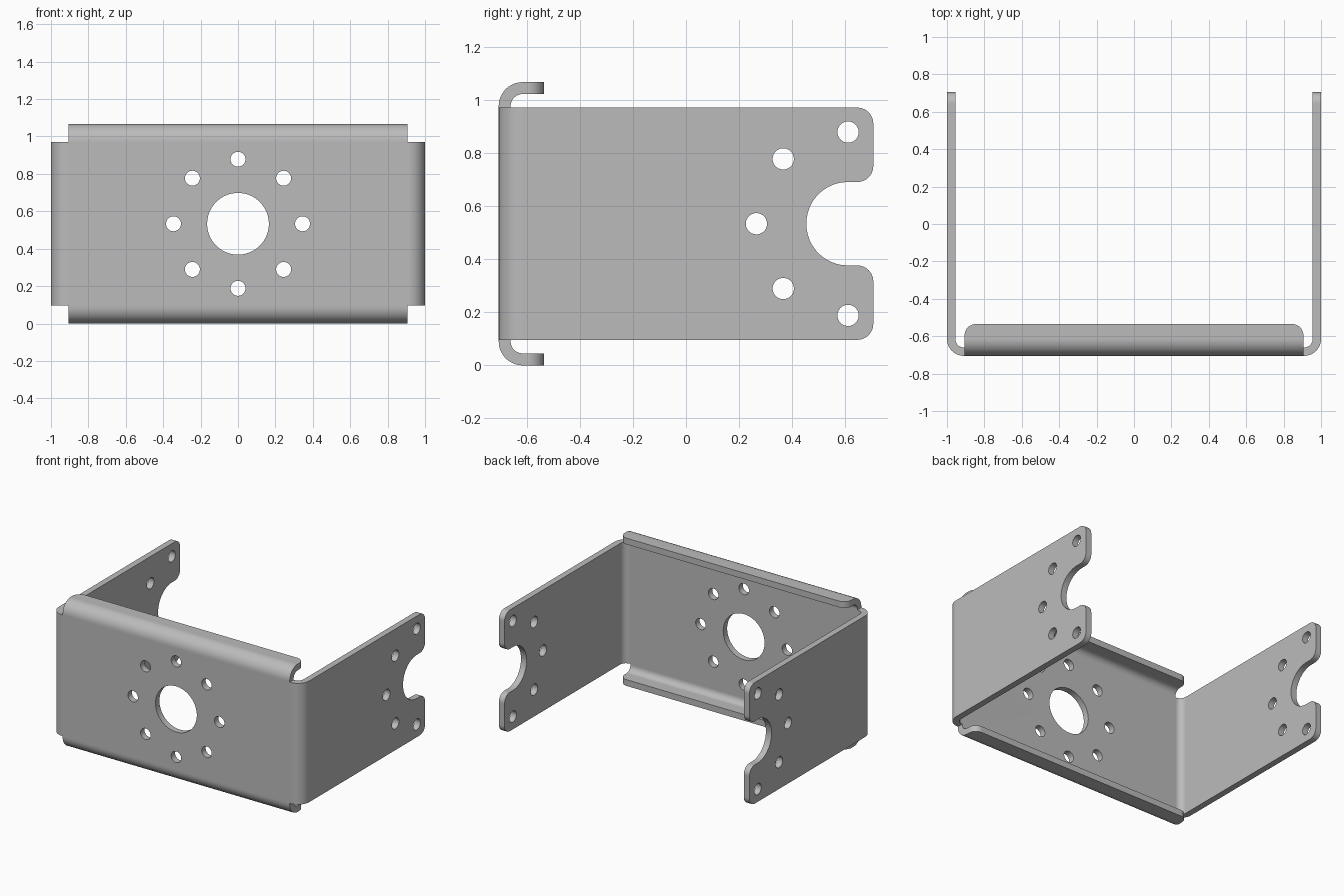
import bpy, bmesh
from math import sin, cos, pi, radians
from mathutils import Vector

if "Cube" in bpy.data.objects:
    bpy.data.objects.remove(bpy.data.objects["Cube"], do_unlink=True)

H = 1.066            # overall height
MID = H / 2          # centre line of both hole patterns
T = 0.045            # sheet thickness
R_OUT = 0.09         # outer bend radius
R_IN = R_OUT - T     # inner bend radius
BACK = 0.705         # half depth
EDGE = 0.096         # lower edge of the side walls
TIP = -0.535         # free edge of the flanges
HOLE_RING = 0.345
HOLE_R = 0.04

metal = bpy.data.materials.new("grey metal")
metal.use_nodes = True
grey = (0.5, 0.5, 0.5, 1)
metal.diffuse_color = grey
metal.node_tree.nodes["Principled BSDF"].inputs["Base Color"].default_value = grey


def rounded(corners, steps=12):
    """Outline from right-angled corners (a, b, radius)."""
    out = []
    for i, (a, b, r) in enumerate(corners):
        p = Vector((a, b))
        if r == 0:
            out.append(p)
            continue
        to_prev = (Vector(corners[i - 1][:2]) - p).normalized()
        to_next = (Vector(corners[(i + 1) % len(corners)][:2]) - p).normalized()
        centre = p + r * (to_prev + to_next)
        for k in range(steps + 1):
            t = k / steps * pi / 2
            out.append(centre - r * (to_next * cos(t) + to_prev * sin(t)))
    return out


def circle(a, b, r, steps=40):
    return [(a + r * cos(2 * pi * k / steps), b + r * sin(2 * pi * k / steps))
            for k in range(steps)]


def prism(name, outline, axis, lo, hi):
    """Extrude an outline along an axis."""
    place = {"x": lambda a, b, t: (t, a, b),
             "y": lambda a, b, t: (a, t, b),
             "z": lambda a, b, t: (a, b, t)}[axis]
    bm = bmesh.new()
    rings = [[bm.verts.new(place(a, b, t)) for a, b in outline] for t in (lo, hi)]
    n = len(outline)
    bm.faces.new(rings[0])
    bm.faces.new(rings[1][::-1])
    for i in range(n):
        j = (i + 1) % n
        bm.faces.new((rings[0][i], rings[1][i], rings[1][j], rings[0][j]))
    bmesh.ops.recalc_face_normals(bm, faces=bm.faces)
    mesh = bpy.data.meshes.new(name)
    bm.to_mesh(mesh)
    bm.free()
    mesh.materials.append(metal)
    obj = bpy.data.objects.new(name, mesh)
    bpy.context.collection.objects.link(obj)
    return obj


def activate(obj):
    bpy.ops.object.select_all(action="DESELECT")
    obj.select_set(True)
    bpy.context.view_layer.objects.active = obj


def combine(obj, other, operation):
    """Apply a boolean and remove the other solid."""
    activate(obj)
    mod = obj.modifiers.new("combine", "BOOLEAN")
    mod.operation = operation
    mod.solver = "EXACT"
    mod.object = other
    bpy.ops.object.modifier_apply(modifier=mod.name)
    bpy.data.objects.remove(other, do_unlink=True)


# U-shaped channel: front plate with both side walls
inner = 1 - T
channel = rounded([
    (-1, 0.8, 0), (-1, -BACK, R_OUT), (1, -BACK, R_OUT), (1, 0.8, 0),
    (inner, 0.8, 0), (inner, T - BACK, R_IN), (-inner, T - BACK, R_IN), (-inner, 0.8, 0)])
bracket = prism("bracket", channel, "z", 0, H)

# Side silhouette: rounded ears around an open round notch
NOTCH = 0.157
notch_end = 0.61 - NOTCH
silhouette = rounded([
    (-0.8, EDGE, 0), (BACK, EDGE, 0.06),
    (BACK, MID - NOTCH, 0.06), (notch_end, MID - NOTCH, NOTCH - 0.001),
    (notch_end, MID + NOTCH, NOTCH - 0.001), (BACK, MID + NOTCH, 0.06),
    (BACK, H - EDGE, 0.06), (-0.8, H - EDGE, 0)])
combine(bracket, prism("silhouette_cutter", silhouette, "x", -1.2, 1.2), "INTERSECT")

# Bent flanges along the top and bottom of the front plate
lip = rounded([
    (-BACK, EDGE, 0), (-BACK, 0, R_OUT), (-0.45, 0, 0),
    (-0.45, T, 0), (T - BACK, T, R_IN), (T - BACK, EDGE, 0)])
plan = rounded([(-0.906, -0.8, 0), (0.906, -0.8, 0),
                (0.906, TIP, 0.06), (-0.906, TIP, 0.06)])
for name, top in (("bottom_flange", False), ("top_flange", True)):
    outline = [(a, H - b if top else b) for a, b in lip]
    flange = prism(name, outline, "x", -0.95, 0.95)
    combine(flange, prism("plan_cutter", plan, "z", -0.2, 1.3), "INTERSECT")
    combine(bracket, flange, "UNION")

# Front plate: large bore and a ring of eight holes
combine(bracket, prism("bore_cutter", circle(0, MID, 0.165, 72), "y", -0.8, -0.6), "DIFFERENCE")
for k in range(8):
    t = k * pi / 4
    hole = circle(HOLE_RING * cos(t), MID + HOLE_RING * sin(t), HOLE_R)
    combine(bracket, prism("hole_cutter", hole, "y", -0.8, -0.6), "DIFFERENCE")

# Side walls: half ring of five holes around the notch
for k in range(2, 7):
    t = k * pi / 4
    hole = circle(0.61 + HOLE_RING * cos(t), MID + HOLE_RING * sin(t), HOLE_R)
    combine(bracket, prism("hole_cutter", hole, "x", -1.2, 1.2), "DIFFERENCE")

# Smooth bends, flat plates
activate(bracket)
bpy.ops.object.shade_smooth_by_angle(angle=radians(30))
weighted = bracket.modifiers.new("flat_plates", "WEIGHTED_NORMAL")
weighted.keep_sharp = True
